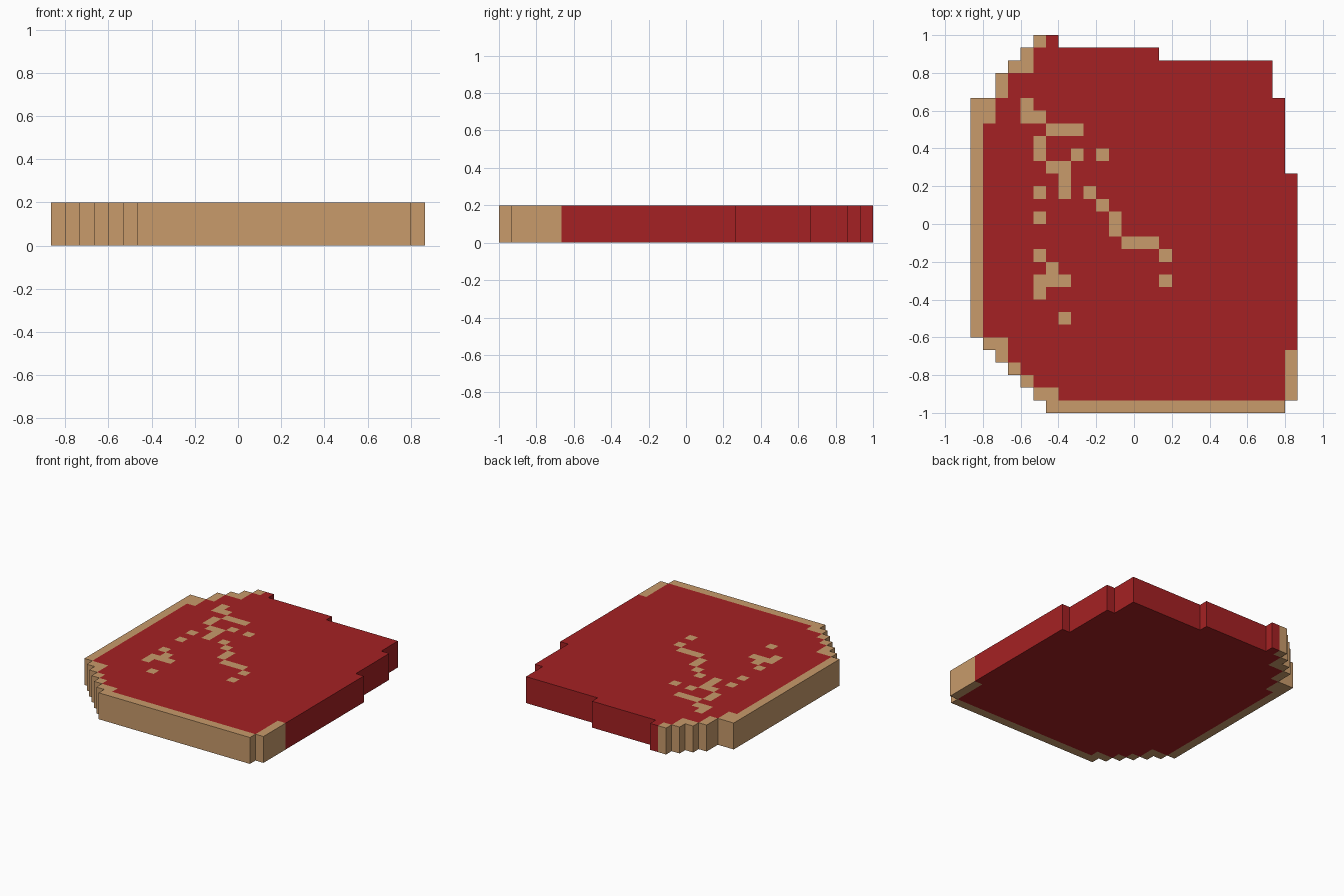
import bpy, bmesh

if "Cube" in bpy.data.objects:
    bpy.data.objects.remove(bpy.data.objects["Cube"])

CELL = 1 / 15          # size of one square step
COLS, ROWS, HEIGHT = 26, 30, 0.2


def material(name, rgb):
    m = bpy.data.materials.new(name)
    m.diffuse_color = (*rgb, 1)
    m.use_nodes = True
    m.node_tree.nodes["Principled BSDF"].inputs["Base Color"].default_value = m.diffuse_color
    return m


red = material("dark red", (0.376, 0.0152, 0.0168))
tan = material("tan", (0.578, 0.328, 0.147))

# Stepped outline: (number of rows, first column, end column), front to back
OUTLINE = [(1, 6, 25), (1, 5, 26), (1, 4, 26), (1, 3, 26), (1, 2, 26), (1, 1, 26),
           (13, 0, 26), (6, 0, 25), (2, 2, 24), (1, 3, 24), (1, 4, 15), (1, 5, 7)]
spans = [(a, b) for n, a, b in OUTLINE for _ in range(n)]

# Tan rim: front row, left edge (wider on some rows), front right corner
rim = {(i, 0) for i in range(*spans[0])}
for j, (a, b) in enumerate(spans):
    rim.update((a + k, j) for k in range(2 if j in (1, 5, 23, 24, 27) else 1))
rim.update((25, j) for j in range(1, 5))

# Tan flecks on the top only: row -> columns
FLECKS = {24: [4], 23: [4, 5], 22: [6, 7, 8], 21: [5], 20: [5, 8, 10], 19: [6, 7],
          18: [7], 17: [5, 7, 9], 16: [10], 15: [5, 11], 14: [11], 13: [12, 13, 14],
          12: [5, 15], 11: [6], 10: [5, 6, 7, 15], 9: [5], 7: [7]}

cells = {(i, j) for j, (a, b) in enumerate(spans) for i in range(a, b)}
bm = bmesh.new()
verts = {}


def vert(i, j, k):
    if (i, j, k) not in verts:
        verts[i, j, k] = bm.verts.new(((i - COLS / 2) * CELL, (j - ROWS / 2) * CELL, k * HEIGHT))
    return verts[i, j, k]


def face(points, is_tan):
    bm.faces.new([vert(*p) for p in points]).material_index = int(is_tan)


# Top, bottom and exposed walls of every cell
for i, j in sorted(cells):
    ring = [(i, j), (i + 1, j), (i + 1, j + 1), (i, j + 1)]
    on_rim = (i, j) in rim
    face([(*p, 1) for p in ring], on_rim or i in FLECKS.get(j, []))
    face([(*p, 0) for p in reversed(ring)], on_rim)
    for n, (dx, dy) in enumerate([(0, -1), (1, 0), (0, 1), (-1, 0)]):
        if (i + dx, j + dy) not in cells:
            p, q = ring[n], ring[(n + 1) % 4]
            face([(*p, 0), (*q, 0), (*q, 1), (*p, 1)], on_rim)

mesh = bpy.data.meshes.new("stepped_slab")
bm.to_mesh(mesh)
bm.free()
mesh.materials.append(red)
mesh.materials.append(tan)
bpy.context.collection.objects.link(bpy.data.objects.new("stepped_slab", mesh))
